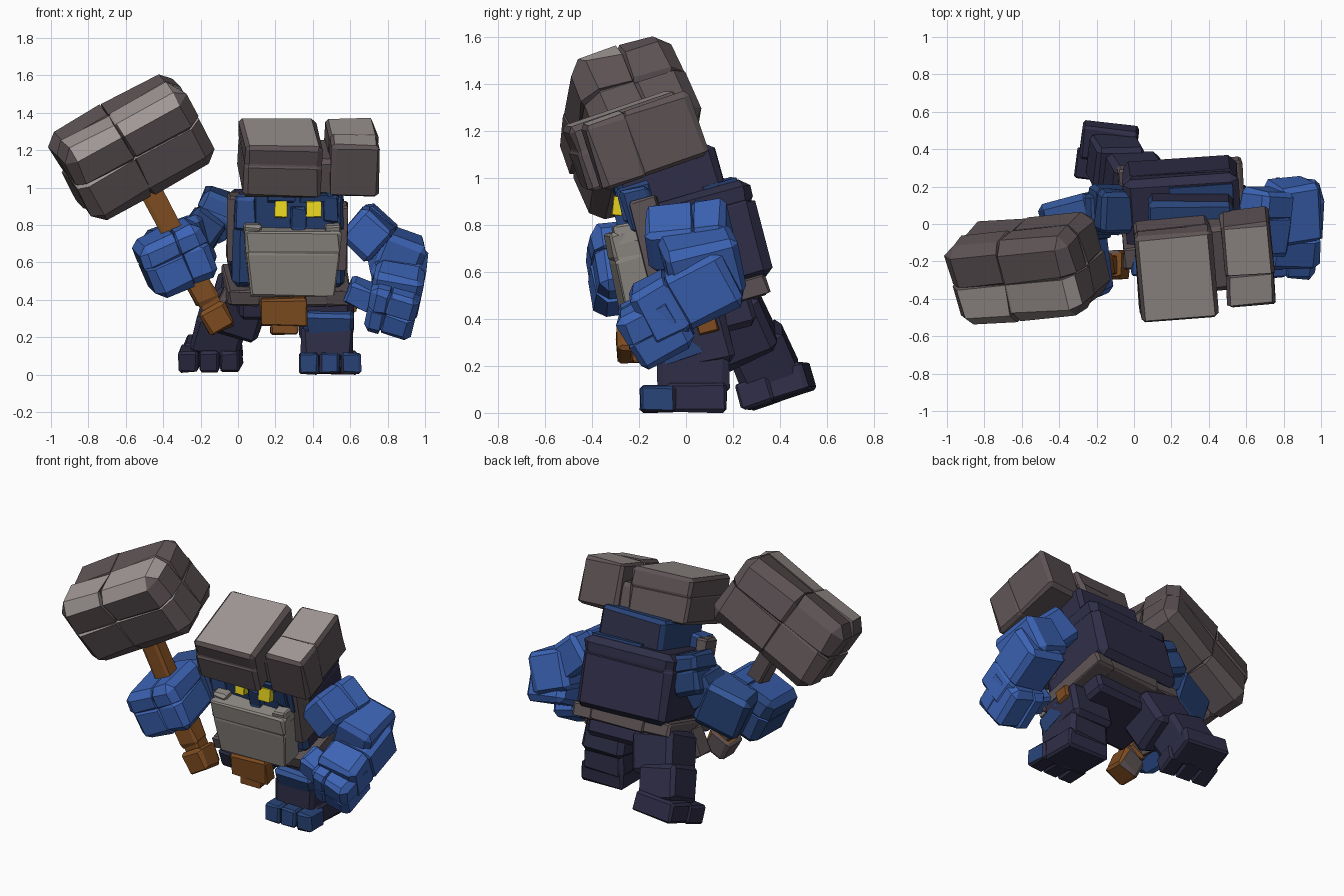
import bpy, bmesh, random
from math import radians
from mathutils import Euler, Vector

if "Cube" in bpy.data.objects:
    bpy.data.objects.remove(bpy.data.objects["Cube"])
random.seed(4)


def material(name, rgb):
    m = bpy.data.materials.new(name)
    m.use_nodes = True
    m.diffuse_color = (*rgb, 1)
    for n in m.node_tree.nodes:
        if n.type == 'BSDF_PRINCIPLED':
            n.inputs["Base Color"].default_value = (*rgb, 1)
            n.inputs["Roughness"].default_value = 0.9
    return m


STONE = material("dark stone", (.112, .087, .092))
PALE = material("pale stone", (.35, .31, .3))
JAW = material("grey jaw", (.27, .25, .23))
BLUE = material("bright blue", (.045, .125, .46))
SOFT = material("medium blue", (.034, .092, .31))
MID = material("dull blue", (.022, .058, .19))
NAVY = material("navy", (.028, .027, .064))
BROWN = material("leather brown", (.21, .073, .015))
YELLOW = material("eye yellow", (.92, .74, .015))

FRONT, BACK = Vector((0, -1, 0)), Vector((0, 1, 0))
FRONT_TOP = Vector((0, -.5, .87))
TOE_SIDES = Vector((.5, -.6, .62))
BACK_PLUS, BACK_MINUS = Vector((.6, .8, 0)), Vector((-.6, .8, 0))
X, Y, Z = 0, 1, 2


def turned(rot):
    return Euler([radians(a) for a in rot]).to_matrix()


def seam(bm, axis, offset, size, depth):
    """Cut a V-shaped groove around the block."""
    normal = Vector((0, 0, 0))
    normal[axis] = 1
    for d in (-.008, 0, .008):
        bmesh.ops.bisect_plane(bm, geom=bm.verts[:] + bm.edges[:] + bm.faces[:],
                               dist=1e-5, plane_co=normal * (offset + d), plane_no=normal)
    for v in bm.verts:
        if abs(v.co[axis] - offset) < 1e-4:
            for i in range(3):
                if i != axis:
                    v.co[i] *= 1 - 2 * depth / size[i]


def rock(name, loc, size, rot=(0, 0, 0), mat=STONE, other=None, facing=FRONT,
         limit=.4, reach=9, bevel=.12, seams=(), depth=.012, jitter=.007, taper=1):
    """Chipped block; faces towards 'facing', up to local y 'reach', take the other colour."""
    bm = bmesh.new()
    bmesh.ops.create_cube(bm, size=1)
    bmesh.ops.scale(bm, vec=size, verts=bm.verts)
    bmesh.ops.bevel(bm, geom=bm.edges[:], offset=bevel * min(size),
                    segments=1, affect='EDGES')
    for axis, offset in seams:
        seam(bm, axis, offset, size, depth)
    for v in bm.verts:
        v.co += Vector([random.uniform(-jitter, jitter) for _ in range(3)])
        if v.co.z < 0:
            v.co.x *= taper
    turn = turned(rot)
    bm.normal_update()
    for f in bm.faces:
        f.material_index = int(other is not None and f.calc_center_median().y < reach
                               and (turn @ f.normal).dot(facing) > limit)
    me = bpy.data.meshes.new(name)
    bm.to_mesh(me)
    bm.free()
    me.materials.append(mat)
    me.materials.append(other or mat)
    ob = bpy.data.objects.new(name, me)
    ob.location, ob.rotation_euler = loc, turn.to_euler()
    bpy.context.collection.objects.link(ob)


def foot(side, loc, rot, length, toe_mat):
    """Heel block with three toes in front of it."""
    turn = turned(rot)
    rock(side + "_heel", Vector(loc) + turn @ Vector((0, .055, 0)),
         (.3, length - .11, .125), rot, NAVY, jitter=.005)
    for i in (-1, 0, 1):
        rock(f"{side}_toe_{i + 2}",
             Vector(loc) + turn @ Vector((i * .112, .075 - length / 2, -.005)),
             (.108, .15, .115), rot, NAVY, toe_mat, TOE_SIDES, .3, jitter=.004)


# Hammer; only the front half of its top is pale
swing = (0, -28, 0)
rock("hammer_head", (-.57, -.24, 1.215), (.755, .46, .46), (19, -29, 5), STONE, PALE,
     Vector((-.3, -.45, .84)), .65, reach=.01, bevel=.13,
     seams=((X, -.03), (Y, 0), (Z, .02)), jitter=.009)
for name, x, z, width, tall in (("hammer_handle", -.3, .67, .11, .84),
                                ("handle_collar", -.19, .45, .13, .14),
                                ("handle_pommel", -.11, .3, .15, .14)):
    rock(name, (x, -.22, z), (width, width, tall), swing, BROWN, STONE, BACK_MINUS)

# Stone crest on the head
lean = (19, 1, 5)
crest_top = Vector((0, -.33, .94))
rock("crest_large", (.22, -.24, 1.16), (.41, .49, .29), lean, STONE, PALE, crest_top, .88,
     bevel=.07, seams=((Z, .03),), depth=.004)
rock("crest_small", (.61, -.18, 1.16), (.26, .47, .29), lean, STONE, PALE, crest_top, .88,
     bevel=.07, seams=((Y, -.05),), depth=.004)
rock("crest_bridge", (.43, -.16, 1.11), (.2, .36, .2), lean, STONE)

# Head and jaw
rock("head", (.3, -.06, .95), (.46, .44, .3), (15, 0, 0), MID, NAVY, BACK_PLUS, .4,
     bevel=.08, jitter=.006)
rock("left_temple", (.495, -.21, .9), (.09, .14, .15), (15, 0, 0), MID)
for side, x, width in (("right", .23, .065), ("left", .405, .08)):
    rock(side + "_eye", (x, -.29, .882), (width, .045, .085), (-6, 0, 0), YELLOW,
         bevel=.05, jitter=.002)
    rock(side + "_brow", (x, -.27, .95), (.15, .07, .04), (15, 0, 0), MID)
rock("nose", (.32, -.275, .84), (.08, .06, .12), (15, 0, 0), MID)
rock("jaw_plate", (.29, -.225, .605), (.51, .16, .36), (12, 0, 3), JAW,
     bevel=.08, taper=.9, seams=((Z, .06),), depth=.004)
for side, x in (("right", .075), ("left", .505)):
    rock(side + "_jaw_lug", (x, -.23, .77), (.09, .15, .09), (12, 0, 3), JAW)

# Torso, straps, belt
rock("torso", (.26, .06, .73), (.61, .5, .43), (15, 0, 4), NAVY, MID, FRONT, .4,
     bevel=.08, seams=((Z, .12),), depth=.006)
rock("upper_back_patch", (.36, .135, .972), (.34, .15, .025), (15, 0, 4), MID, jitter=.003)
for side, x, z in (("right", -.025, .79), ("left", .55, .74)):
    rock(side + "_strap", (x, -.14, z), (.07, .12, .36), (15, 0, 4), STONE)
    rock(side + "_collar", (.27 + (x - .26) * .8, -.2, .87), (.12, .13, .18),
         (15, 0, 0), MID, SOFT, FRONT_TOP, .3)
rock("pelvis", (.26, .08, .43), (.54, .38, .2), (15, 0, 4), NAVY)
rock("belt", (.26, .08, .48), (.66, .51, .09), (17, 0, 4), STONE,
     seams=((X, -.16), (X, .2)), depth=.005)
rock("buckle", (.245, -.2, .335), (.25, .09, .15), (8, 0, 0), BROWN)
rock("buckle_flap", (.245, -.2, .275), (.14, .07, .12), (5, 0, 0), BROWN)
rock("belt_end", (-.09, .0, .38), (.04, .1, .17), (0, 25, 0), STONE)
rock("hip_pouch", (.6, .09, .38), (.06, .09, .09), (15, 0, 0), BROWN)

# Left arm, hanging
rock("left_shoulder", (.7, .01, .76), (.22, .35, .22), (8, 42, 0), BLUE,
     seams=((Y, .03),))
rock("left_elbow", (.85, .07, .63), (.25, .32, .26), (15, 20, 8), BLUE)
rock("left_forearm", (.855, 0, .5), (.27, .44, .26), (28, 10, 0), BLUE,
     seams=((Y, -.04),))
rock("left_hand", (.83, -.13, .37), (.26, .26, .26), (28, 15, 0), BLUE,
     seams=((X, -.03), (Z, 0)))
rock("left_thumb", (.66, -.14, .43), (.16, .15, .13), (20, 25, 0), BLUE)

# Right arm, gripping the hammer
rock("right_shoulder", (-.12, .08, .86), (.2, .23, .24), (12, 22, 0), MID, SOFT, FRONT, .3,
     seams=((Z, .02),))
rock("right_upper_arm", (-.19, .05, .77), (.2, .22, .2), (0, 35, 0), MID)
rock("right_elbow", (-.31, .02, .68), (.3, .26, .28), (0, -20, 15), MID, SOFT,
     Vector((0, 0, 1)), .6)
rock("right_fist", (-.34, -.21, .625), (.36, .39, .31), (8, -24, 5), BLUE, MID, BACK_MINUS,
     .45, bevel=.13, seams=((X, .03), (Z, .03)))

# Legs and feet
rock("left_thigh", (.47, .05, .31), (.29, .28, .24), (12, 0, 0), NAVY)
rock("left_knee", (.485, -.03, .28), (.26, .2, .15), (18, 0, 0), MID, SOFT, FRONT_TOP, .4)
rock("left_shin", (.48, .03, .17), (.28, .3, .18), (0, 0, 0), NAVY)
foot("left", (.49, -.01, .065), (0, 0, 0), .37, MID)
rock("right_thigh", (0, .22, .36), (.3, .28, .26), (25, 15, 0), NAVY)
rock("right_shin", (-.1, .33, .23), (.27, .25, .22), (25, 15, 0), NAVY)
foot("right", (-.14, .38, .115), (18, 0, -7), .3, NAVY)
